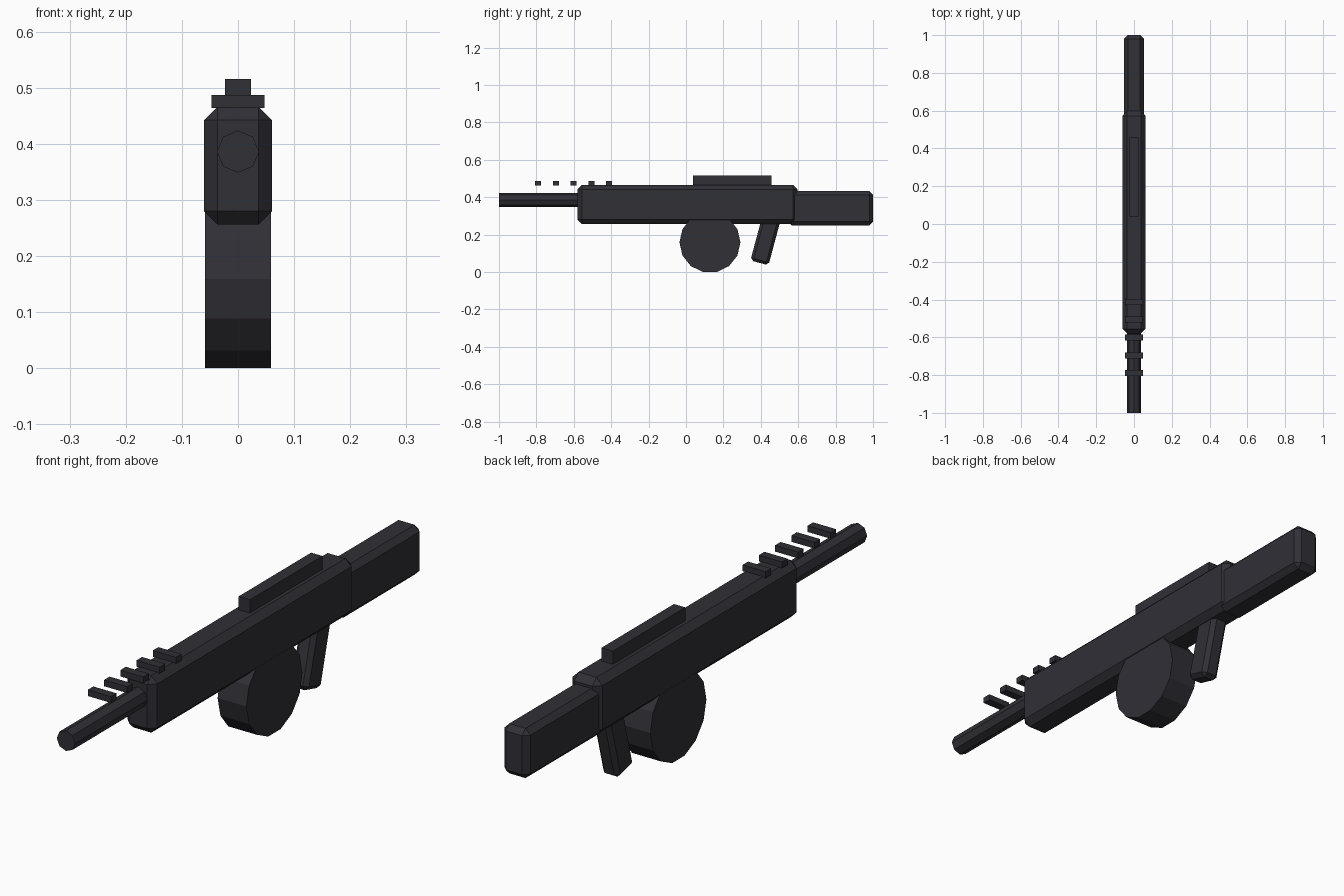
import bpy
from math import radians, pi

cube = bpy.data.objects.get("Cube")
if cube:
    bpy.data.objects.remove(cube, do_unlink=True)

# One dark gunmetal colour for everything
COLOR = (0.029, 0.029, 0.037, 1)
metal = bpy.data.materials.new("dark_gunmetal")
metal.use_nodes = True
metal.diffuse_color = COLOR
metal.node_tree.nodes["Principled BSDF"].inputs["Base Color"].default_value = COLOR


def finish(name, bevel=0):
    ob = bpy.context.object
    ob.name = name
    ob.data.materials.append(metal)
    if bevel:
        mod = ob.modifiers.new("chamfer", "BEVEL")
        mod.width = bevel
        mod.segments = 1
    return ob


def box(name, width, y0, y1, z0, z1, bevel=0):
    bpy.ops.mesh.primitive_cube_add(size=1, location=(0, (y0 + y1) / 2, (z0 + z1) / 2))
    ob = bpy.context.object
    ob.scale = (width, y1 - y0, z1 - z0)
    bpy.ops.object.transform_apply(location=False, rotation=False, scale=True)
    return finish(name, bevel)


def cylinder(name, sides, radius, depth, location, rotation):
    bpy.ops.mesh.primitive_cylinder_add(vertices=sides, radius=radius, depth=depth,
                                        location=location, rotation=rotation)
    return finish(name)


# Chamfered body and stock
box("receiver", 0.121, -0.58, 0.597, 0.256, 0.466, 0.024)
box("stock", 0.106, 0.545, 1.0, 0.25, 0.433, 0.02)

# Octagonal barrel along y
cylinder("barrel", 8, 0.0375, 0.5, (0, -0.75, 0.386), (pi / 2, 0, 0))

# Top rail and the row of sight ribs in front of it
box("top_rail", 0.046, 0.037, 0.458, 0.44, 0.515)
for i in range(5):
    y = -0.79 + i * 0.0945
    box(f"rail_rib_{i + 1}", 0.094, y - 0.016, y + 0.016, 0.464, 0.487)

# Drum magazine, flat side down
cylinder("drum_magazine", 14, 0.163, 0.117, (0, 0.128, 0.159), (0, pi / 2, 0))

# Slanted grip
grip = box("grip", 0.07, 0.375, 0.475, 0.045, 0.295, 0.015)
grip.rotation_euler.x = radians(-15)
